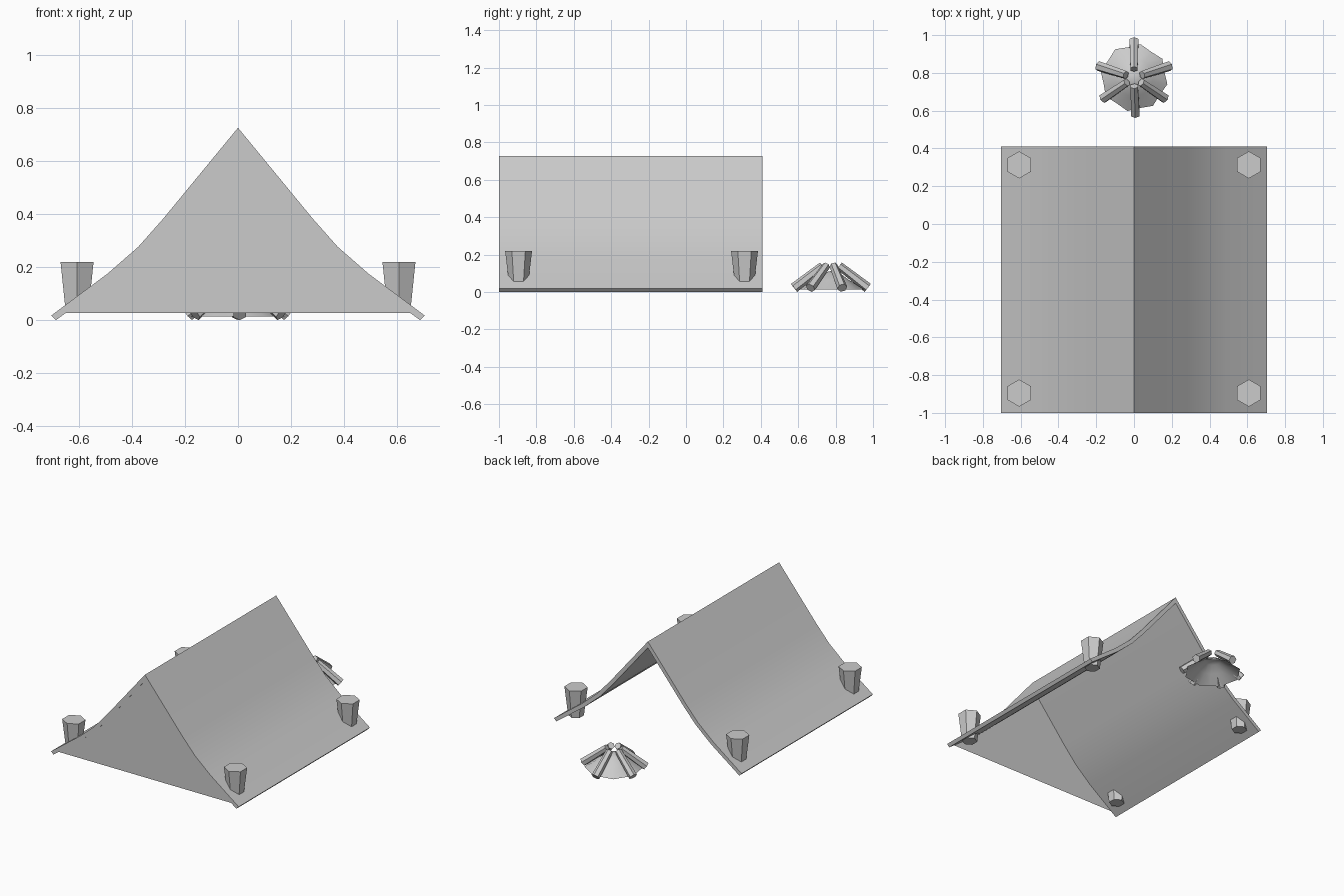
import bpy, bmesh
from math import radians, cos, sin, pi
from mathutils import Vector

cube = bpy.data.objects.get("Cube")
if cube:
    bpy.data.objects.remove(cube, do_unlink=True)

grey = bpy.data.materials.new("plain grey")
grey.use_nodes = True
colour = (0.6, 0.6, 0.6, 1)
grey.diffuse_color = colour
grey.node_tree.nodes["Principled BSDF"].inputs["Base Color"].default_value = colour


def finish(name, bm, smooth=None, closed=True):
    if closed:
        bmesh.ops.recalc_face_normals(bm, faces=bm.faces)
    mesh = bpy.data.meshes.new(name)
    bm.to_mesh(mesh)
    bm.free()
    mesh.materials.append(grey)
    obj = bpy.data.objects.new(name, mesh)
    bpy.context.collection.objects.link(obj)
    if smooth:
        bpy.ops.object.select_all(action='DESELECT')
        obj.select_set(True)
        bpy.context.view_layer.objects.active = obj
        bpy.ops.object.shade_smooth_by_angle(angle=radians(smooth))
    return obj


def tapered_post(name, base, top, r_base, r_top, sides, turn=0):
    """Straight-sided prism between two points."""
    base, top = Vector(base), Vector(top)
    axis = top - base
    bm = bmesh.new()
    bmesh.ops.create_cone(bm, cap_ends=True, segments=sides, radius1=r_base,
                          radius2=r_top, depth=axis.length)
    bmesh.ops.rotate(bm, verts=bm.verts,
                     matrix=Vector((0, 0, 1)).rotation_difference(axis).to_matrix())
    bmesh.ops.translate(bm, verts=bm.verts, vec=(base + top) / 2)
    return finish(name, bm)


# Sagging cloth profile, ridge to hem, outside and inside
front, back = -1.0, 0.41
outer = [(0, 0.727), (0.283, 0.383), (0.377, 0.277), (0.494, 0.175), (0.705, 0.018)]
inner = [(0, 0.685), (0.263, 0.366), (0.358, 0.259), (0.478, 0.154), (0.688, 0)]


def both_sides(half):
    return [(-x, z) for x, z in reversed(half)] + half[1:]


# Tent roof
bm = bmesh.new()
ring = both_sides(outer) + both_sides(inner)[::-1]
a = [bm.verts.new((x, front, z)) for x, z in ring]
b = [bm.verts.new((x, back, z)) for x, z in ring]
n = len(ring)
for i in range(n):
    j = (i + 1) % n
    bm.faces.new((a[i], a[j], b[j], b[i]))
for i in range(n // 2 - 1):
    for v in (a, b):
        bm.faces.new((v[i], v[i + 1], v[n - 2 - i], v[n - 1 - i]))
finish("tent_roof", bm, 30)

# Front wall, open at the back of the tent
bm = bmesh.new()
wall = both_sides(inner[:-1] + [(0.65, 0.028)])
bm.faces.new([bm.verts.new((x, front + 0.002, z)) for x, z in wall])
finish("front_wall", bm, closed=False)

# Four hexagonal pegs through the hem
for side, x in (("left", 0.608), ("right", -0.608)):
    for end, y in (("front", -0.895), ("back", 0.313)):
        tapered_post(f"{end}_{side}_peg", (x, y, 0.028), (x, y, 0.22), 0.049, 0.072, 6)

# Ash mound: an open shell with a ragged rim
fire = Vector((0, 0.775, 0))
bm = bmesh.new()
sides = 16
rings = []
for radius, z in ((0.05, 0.1), (0.1, 0.063), (0.168, 0.014)):
    ring = []
    for i in range(sides):
        t = 2 * pi * (i + 0.5) / sides
        ragged = (0.012 if i % 2 else -0.004) * (z < 0.05)
        r = radius + ragged
        ring.append(bm.verts.new(fire + Vector((r * cos(t), r * sin(t), z))))
    rings.append(ring)
tip = bm.verts.new(fire + Vector((0, 0, 0.112)))
for i in range(sides):
    j = (i + 1) % sides
    bm.faces.new((rings[0][i], rings[0][j], tip))
    for up, low in zip(rings, rings[1:]):
        bm.faces.new((low[i], low[j], up[j], up[i]))
finish("ash_mound", bm, 60, closed=False)

# Six leaning logs
for i, deg in enumerate((90, 18, -34, -88, 214, 162)):
    way = Vector((cos(radians(deg)), sin(radians(deg)), 0))
    tapered_post(f"log_{i + 1}", fire + way * 0.197 + Vector((0, 0, 0.022)),
                 fire + way * 0.045 + Vector((0, 0, 0.14)), 0.027, 0.022, 6)
